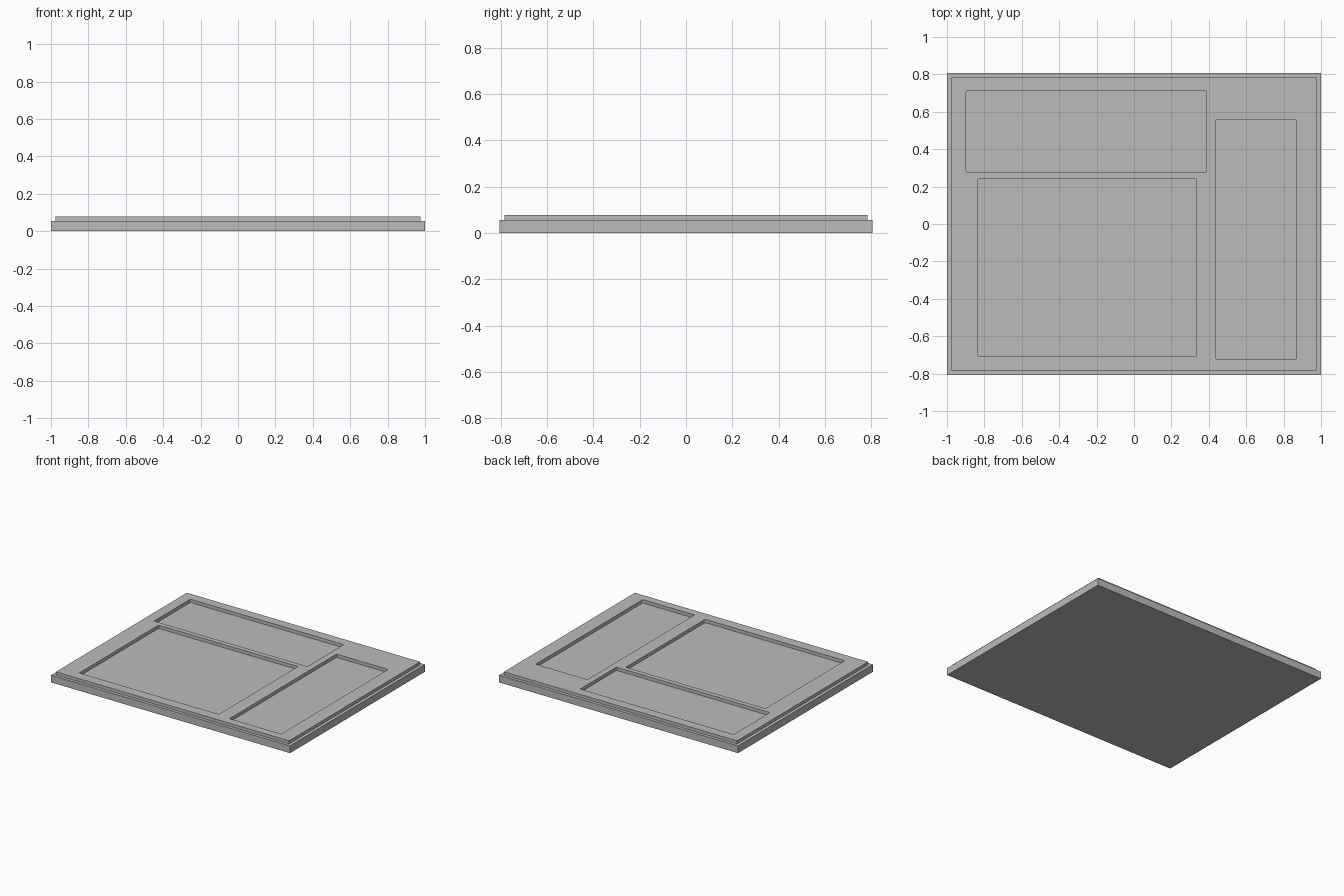
import bpy
import bmesh

if "Cube" in bpy.data.objects:
    bpy.data.objects.remove(bpy.data.objects["Cube"])

BASE_TOP, RIM_TOP = 0.055, 0.078

grey = bpy.data.materials.new("plain grey")
grey.use_nodes = True
colour = (0.5, 0.5, 0.5, 1)
grey.diffuse_color = colour
grey.node_tree.nodes["Principled BSDF"].inputs["Base Color"].default_value = colour


def block(name, x0, x1, y0, y1, z0, z1, corner=0):
    """Box between limits, with optionally rounded upright edges."""
    bm = bmesh.new()
    bmesh.ops.create_cube(bm, size=1)
    for v in bm.verts:
        v.co = (x1 if v.co.x > 0 else x0,
                y1 if v.co.y > 0 else y0,
                z1 if v.co.z > 0 else z0)
    if corner:
        upright = [e for e in bm.edges
                   if abs(e.verts[0].co.z - e.verts[1].co.z) > 1e-4]
        bmesh.ops.bevel(bm, geom=upright, offset=corner, segments=3,
                        profile=0.5, affect='EDGES')
    mesh = bpy.data.meshes.new(name)
    bm.to_mesh(mesh)
    bm.free()
    mesh.materials.append(grey)
    obj = bpy.data.objects.new(name, mesh)
    bpy.context.collection.objects.link(obj)
    return obj


# Stepped tray: wide base with a slightly smaller raised top
tray = block("tray", -1, 1, -0.806, 0.806, 0, BASE_TOP)
raised_top = block("raised_top", -0.976, 0.976, -0.783, 0.783, BASE_TOP - 0.02, RIM_TOP)

# Three shallow pockets with softened corners
pockets = {
    "back_pocket": (-0.897, 0.387, 0.278, 0.711),
    "large_pocket": (-0.834, 0.334, -0.706, 0.241),
    "side_pocket": (0.435, 0.868, -0.722, 0.556),
}
helpers = [(raised_top, 'UNION')]
for name, limits in pockets.items():
    cutter = block(name + "_cutter", *limits, BASE_TOP - 0.002, RIM_TOP + 0.1, corner=0.006)
    helpers.append((cutter, 'DIFFERENCE'))

for helper, operation in helpers:
    mod = tray.modifiers.new(helper.name, 'BOOLEAN')
    mod.object = helper
    mod.operation = operation
    mod.solver = 'EXACT'

# Bake the cuts and drop the helpers
bpy.context.view_layer.update()
graph = bpy.context.evaluated_depsgraph_get()
result = bpy.data.meshes.new_from_object(tray.evaluated_get(graph))
tray.modifiers.clear()
tray.data = result
for helper, _ in helpers:
    bpy.data.objects.remove(helper)
